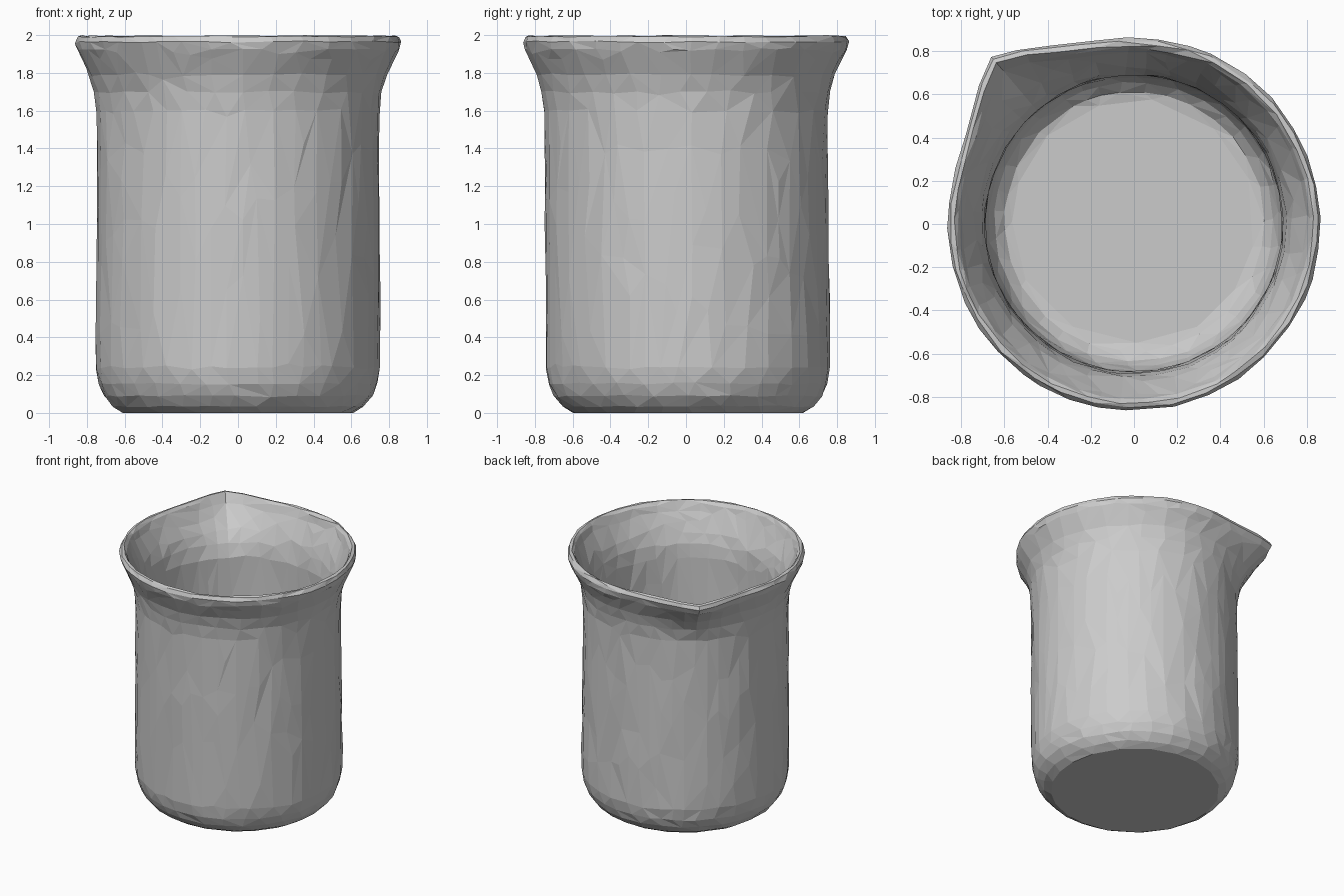
import bpy, bmesh, math, random

if "Cube" in bpy.data.objects:
    bpy.data.objects.remove(bpy.data.objects["Cube"])

random.seed(4)
SEGS = 56
SPOUT = math.radians(130.5)
TIP = 1.015          # spout reach at the rim
RIM = 0.86           # rim radius
WALL = 0.75          # outer wall radius

# Profile points: radius, height, spout strength (0 = round, 1 = full spout)
outer = [(0.61, 0.0, 0), (0.665, 0.035, 0), (0.71, 0.09, 0), (0.737, 0.155, 0), (0.752, 0.24, 0),
         (0.754, 0.42, 0), (0.752, 0.62, 0), (0.751, 0.82, 0), (0.75, 1.02, 0), (0.748, 1.22, 0),
         (0.747, 1.42, 0), (0.75, 1.6, 0), (0.762, 1.70, 0.14), (0.787, 1.79, 0.36),
         (0.825, 1.87, 0.68), (0.852, 1.925, 0.92), (0.862, 1.965, 1), (0.85, 1.992, 1)]
inner = [(0.83, 1.996, 1), (0.812, 1.975, 1), (0.795, 1.925, 0.9), (0.765, 1.86, 0.65),
         (0.73, 1.78, 0.36), (0.706, 1.70, 0.14), (0.692, 1.6, 0), (0.69, 1.42, 0),
         (0.688, 1.22, 0), (0.688, 1.02, 0), (0.69, 0.82, 0), (0.69, 0.62, 0), (0.69, 0.42, 0),
         (0.688, 0.26, 0), (0.672, 0.18, 0), (0.645, 0.12, 0), (0.6, 0.075, 0), (0.56, 0.065, 0)]


def spout_excess(angle):
    """Extra radius where straight lines run from the spout tip onto the rim circle."""
    d = abs((angle - SPOUT + math.pi) % (2 * math.pi) - math.pi)
    d = max(0, d - math.radians(2))
    touch = math.acos(RIM / TIP)
    return RIM / math.cos(touch - d) - RIM if d < touch else 0


def add_ring(bm, r, z, strength, i):
    ring = []
    flat = z == 0 or i == 0
    for k in range(SEGS):
        a = SPOUT + 2 * math.pi * k / SEGS
        rr = r + strength * spout_excess(a)
        jr = 0 if flat else random.uniform(-0.004, 0.004)
        jz = 0 if flat else random.uniform(-0.004, 0.004)
        lean = 0.012 * max(0, 1 - z / 1.5)
        ring.append(bm.verts.new(((rr + jr) * math.cos(a),
                                  (rr + jr) * math.sin(a) + lean, min(z + jz, 2.0))))
    return ring


# Beaker: one closed glass wall, outside, rim and inside
bm = bmesh.new()
rows = [add_ring(bm, r, z, s, i) for i, (r, z, s) in enumerate(outer + inner)]
for a, b in zip(rows, rows[1:]):
    for k in range(SEGS):
        n = (k + 1) % SEGS
        bm.faces.new((a[k], a[n], b[n], b[k]))

# Flat underside and flat inner floor
for v in rows[-1]:
    v.co.z = inner[-1][1]
bm.faces.new(list(reversed(rows[0])))
bm.faces.new(rows[-1])
bmesh.ops.recalc_face_normals(bm, faces=bm.faces[:])
bmesh.ops.triangulate(bm, faces=bm.faces[:])

mesh = bpy.data.meshes.new("beaker")
bm.to_mesh(mesh)
bm.free()
beaker = bpy.data.objects.new("beaker", mesh)
bpy.context.collection.objects.link(beaker)

# Irregular low-poly facets
facets = beaker.modifiers.new("facets", 'DECIMATE')
facets.ratio = 0.5
